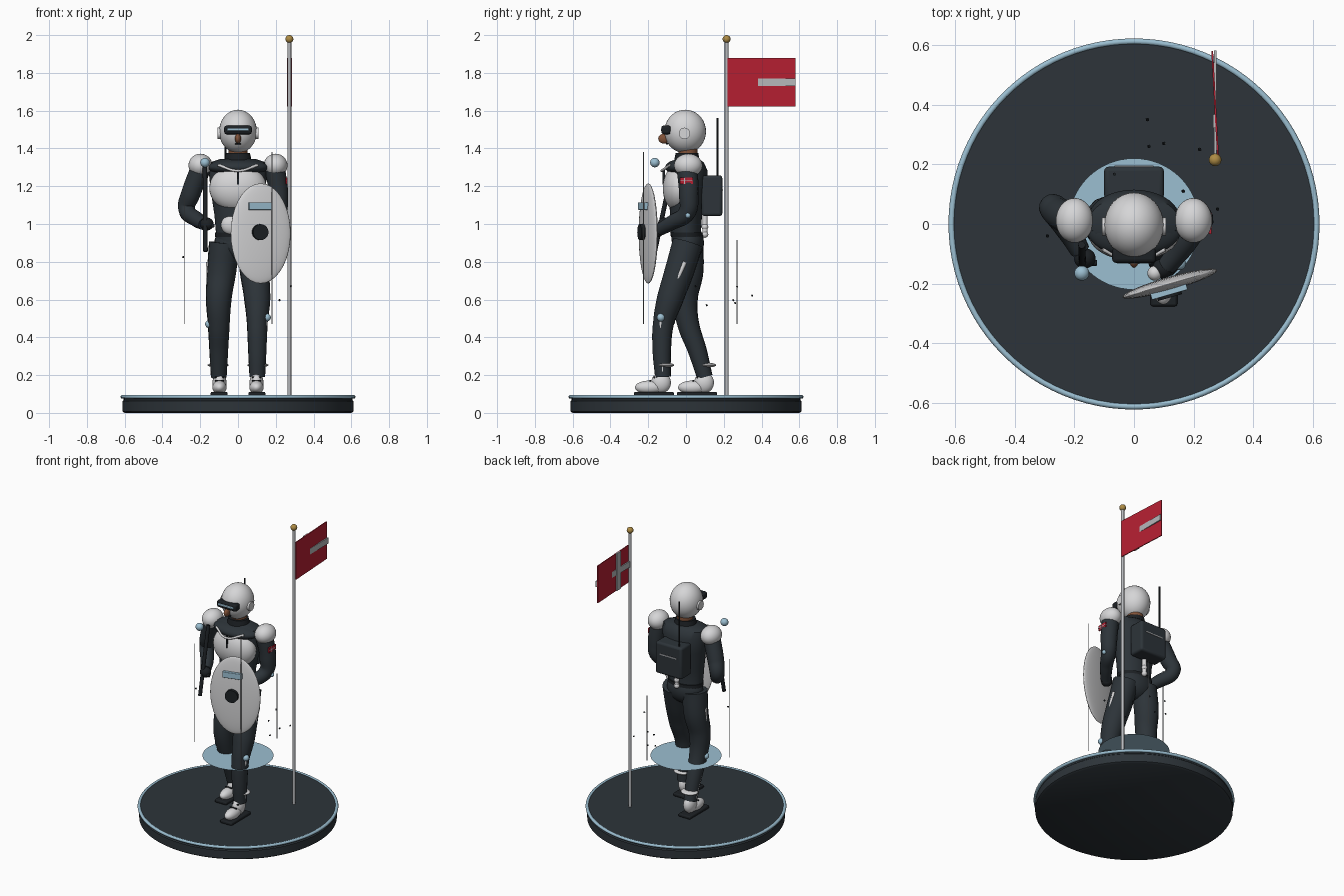
import bpy, bmesh, math, random
from mathutils import Vector

cube = bpy.data.objects.get("Cube")
if cube:
    bpy.data.objects.remove(cube, do_unlink=True)


def material(name, r, g, b):
    m = bpy.data.materials.new(name)
    m.use_nodes = True
    m.diffuse_color = (r, g, b, 1)
    m.node_tree.nodes["Principled BSDF"].inputs["Base Color"].default_value = (r, g, b, 1)
    return m


SUIT = material("dark slate", .026, .034, .041)
BLACK = material("near black", .012, .015, .018)
WHITE = material("armour white", .67, .67, .68)
STEEL = material("pale steel", .47, .48, .5)
BLUE = material("light blue", .33, .52, .64)
RED = material("crimson", .47, .014, .032)
GOLD = material("gold", .42, .26, .06)
SKIN = material("brown skin", .22, .085, .04)


def finish(name, mat, angle=40):
    ob = bpy.context.object
    ob.name = name
    ob.data.materials.clear()
    ob.data.materials.append(mat)
    bpy.ops.object.shade_smooth_by_angle(angle=math.radians(angle))
    return ob


def ball(name, mat, at, size, turn=0):
    bpy.ops.mesh.primitive_uv_sphere_add(segments=32, ring_count=18, location=at, rotation=(0, 0, turn))
    bpy.context.object.scale = size if isinstance(size, tuple) else (size,) * 3
    return finish(name, mat)


def box(name, mat, at, size, turn=(0, 0, 0), bevel=0):
    bpy.ops.mesh.primitive_cube_add(size=1, location=at, rotation=turn)
    ob = bpy.context.object
    ob.scale = size
    bpy.ops.object.transform_apply(location=False, rotation=False, scale=True)
    if bevel:
        mod = ob.modifiers.new("bevel", "BEVEL")
        mod.width, mod.segments = bevel, 3
    return finish(name, mat)


def rod(name, mat, a, b, r, sides=16):
    a, b = Vector(a), Vector(b)
    bpy.ops.mesh.primitive_cylinder_add(vertices=sides, radius=r, depth=(b - a).length, location=(a + b) / 2)
    ob = bpy.context.object
    ob.rotation_euler = (b - a).to_track_quat("Z", "Y").to_euler()
    return finish(name, mat)


def limb(name, mat, points):
    """Smooth tapered tube through (x, y, z, radius) points."""
    cu = bpy.data.curves.new(name, "CURVE")
    cu.dimensions = "3D"
    cu.bevel_depth, cu.bevel_resolution, cu.resolution_u = 1, 5, 8
    cu.use_fill_caps = True
    sp = cu.splines.new("BEZIER")
    sp.bezier_points.add(len(points) - 1)
    for p, (x, y, z, r) in zip(sp.bezier_points, points):
        p.co, p.radius = (x, y, z), r
        p.handle_left_type = p.handle_right_type = "AUTO"
    ob = bpy.data.objects.new(name, cu)
    bpy.context.collection.objects.link(ob)
    bpy.ops.object.select_all(action="DESELECT")
    ob.select_set(True)
    bpy.context.view_layer.objects.active = ob
    bpy.ops.object.convert(target="MESH")
    return finish(name, mat, 60)


def loft(name, mat, rings, n=36):
    """Stack of ellipses given as (z, y centre, x radius, y radius)."""
    bm = bmesh.new()
    loops = []
    for z, y, rx, ry in rings:
        loops.append([bm.verts.new((rx * math.cos(t * math.tau / n), y + ry * math.sin(t * math.tau / n), z))
                      for t in range(n)])
    for lo, hi in zip(loops, loops[1:]):
        for i in range(n):
            j = (i + 1) % n
            bm.faces.new((lo[i], lo[j], hi[j], hi[i]))
    bm.faces.new(loops[0][::-1])
    bm.faces.new(loops[-1])
    me = bpy.data.meshes.new(name)
    bm.to_mesh(me)
    bm.free()
    ob = bpy.data.objects.new(name, me)
    bpy.context.collection.objects.link(ob)
    bpy.ops.object.select_all(action="DESELECT")
    ob.select_set(True)
    bpy.context.view_layer.objects.active = ob
    return finish(name, mat)


# Display base, rim and floating disc
loft("base", SUIT, [(0, 0, .6, .6), (.008, 0, .612, .612), (.062, 0, .612, .612),
                    (.068, 0, .605, .605), (.09, 0, .605, .605)], 96)
bpy.ops.mesh.primitive_torus_add(major_segments=96, minor_segments=12, major_radius=.612,
                                 minor_radius=.01, location=(0, 0, .085))
finish("base_rim", BLUE)
bpy.ops.mesh.primitive_circle_add(vertices=64, radius=.22, fill_type="NGON", location=(0, 0, .43))
finish("floating_disc", BLUE)

# Flagpole and flag
rod("flagpole", STEEL, (.272, .215, .085), (.272, .215, 1.97), .01)
ball("pole_finial", GOLD, (.272, .215, 1.979), .021)
box("flag", RED, (.272, .4, 1.75), (.006, .36, .255), (0, 0, .055))
box("flag_cross_long", STEEL, (.272, .4, 1.75), (.008, .362, .04))
box("flag_cross_short", STEEL, (.27, .345, 1.75), (.009, .045, .255))

# Head
ball("helmet", WHITE, (0, -.004, 1.49), (.1, .11, .115))
rod("neck", SKIN, (0, .01, 1.33), (0, .01, 1.4), .05, 24)
ball("nose", SKIN, (0, -.117, 1.452), (.016, .03, .026))
box("mouth", BLACK, (0, -.1, 1.424), (.03, .012, .008), bevel=.002)
box("visor", BLACK, (0, -.105, 1.498), (.146, .05, .046), bevel=.012)
box("visor_lens", BLUE, (0, -.13, 1.5), (.115, .006, .013), bevel=.002)
for s in (-1, 1):
    rod("ear_disc", WHITE, (s * .085, -.008, 1.48), (s * .108, -.008, 1.48), .03, 24)

# Torso
loft("torso", SUIT, [(.9, .005, .115, .08), (.97, 0, .118, .08), (1.05, 0, .125, .085),
                     (1.18, .01, .145, .1), (1.28, .015, .155, .1), (1.325, .01, .15, .085),
                     (1.345, .01, .09, .06)])
ball("pelvis", SUIT, (0, .01, .9), (.125, .085, .1))
loft("belt", BLACK, [(.93, .005, .121, .085), (.955, .003, .122, .086)])
loft("collar", BLACK, [(1.325, .005, .075, .07), (1.375, .005, .063, .06)])
ball("yoke", SUIT, (0, -.015, 1.3), (.16, .095, .045))
ball("chest_plate", WHITE, (0, -.035, 1.19), (.152, .088, .128))
ball("belly_plate", WHITE, (-.03, -.06, .995), (.06, .035, .055))
box("chest_zip", BLACK, (0, -.118, 1.25), (.008, .012, .08))
limb("collar_trim", WHITE, [(-.105, -.085, 1.312, .007), (0, -.128, 1.282, .007), (.105, -.085, 1.312, .007)])

# Backpack with antenna and canister
box("backpack", SUIT, (0, .137, 1.15), (.2, .11, .215), bevel=.014)
box("backpack_strip", STEEL, (0, .193, 1.18), (.13, .006, .007))
rod("antenna", BLACK, (-.066, .167, 1.2), (-.066, .167, 1.56), .005, 8)
limb("back_canister", WHITE, [(0, .1, 1.05, .014), (0, .1, .95, .014)])
for z in (.945, .985):
    ball("canister_end", WHITE, (0, .1, z), .018)

# Shoulders and arms
for s in (-1, 1):
    ball("shoulder_pad", WHITE, (s * .199, .012, 1.31), (.063, .075, .062))
limb("right_arm", SUIT, [(-.195, .005, 1.3, .055), (-.25, .035, 1.16, .052), (-.272, .052, 1.08, .045),
                         (-.22, -.02, 1.025, .041), (-.18, -.09, 1.0, .033)])
ball("right_glove", BLACK, (-.165, -.115, 1.0), (.036, .034, .034))
limb("left_arm", SUIT, [(.195, .005, 1.3, .055), (.215, .015, 1.15, .052), (.21, .005, 1.06, .046),
                        (.165, -.07, 1.01, .04), (.11, -.14, .97, .033)])
ball("left_glove", BLACK, (.095, -.15, .965), .034)
ball("left_wrist", WHITE, (.07, -.165, .975), .025)
ball("elbow_light", BLUE, (.25, .01, 1.045), .014)
box("arm_patch", RED, (.256, .002, 1.229), (.009, .07, .034))
box("patch_bar_long", STEEL, (.258, .002, 1.229), (.008, .07, .005))
box("patch_bar_short", STEEL, (.258, -.008, 1.229), (.008, .006, .034))

# Baton and hovering light
rod("baton", BLACK, (-.175, -.07, 1.3), (-.172, -.165, .855), .012)
rod("baton_handle", BLACK, (-.173, -.13, .995), (-.125, -.13, .99), .01)
ball("hovering_light", BLUE, (-.175, -.165, 1.325), .025)

# Shield, turned towards the left side
TURN = math.radians(16)


def on_shield(u, out, z):
    return (.12 + u * math.cos(TURN) + out * math.sin(TURN), -.2 + u * math.sin(TURN) - out * math.cos(TURN), z)


ball("shield", WHITE, on_shield(0, 0, .95), (.165, .023, .265), TURN)
rod("shield_boss", BLACK, on_shield(-.012, 0, .957), on_shield(-.012, .045, .957), .042, 32)
box("shield_window", BLUE, on_shield(-.01, .022, 1.095), (.125, .028, .04), (0, 0, TURN), .003)

# Legs: the left one steps forward
POSES = {
    "left": (1, [(.01, .9, .082), (-.035, .75, .078), (-.085, .6, .07), (-.12, .47, .055),
                 (-.128, .33, .049), (-.122, .19, .042)],
             [(-.005, .8), (-.133, .505), (-.125, .22)], -.17),
    "right": (-1, [(.01, .9, .082), (.015, .75, .078), (-.005, .6, .068), (.012, .47, .058),
                   (.06, .33, .05), (.1, .19, .042)],
              [(.015, .8), (.005, .47), (.095, .21)], .058),
}
for side, (s, path, brace, foot) in POSES.items():
    limb(side + "_leg", SUIT, [(s * (.072 + .03 * min(1, (.9 - z) / .3)), y, z, r) for y, z, r in path])
    # Brace rods with a knee joint
    hip, knee, ankle = [(s * (.158 - .012 * i), y, z) for i, (y, z) in enumerate(brace)]
    rod(side + "_upper_brace", WHITE, hip, knee, .011)
    rod(side + "_lower_brace", WHITE, knee, ankle, .011)
    ball(side + "_knee_joint", BLUE, (s * .153, knee[1], knee[2]), .021)
    ball(side + "_ankle_cuff", WHITE, (s * .105, path[-1][0] + .012, .253), (.056, .048, .012))
    # Boot
    box(side + "_sole", BLACK, (s * .1, foot, .1), (.09, .212, .022), bevel=.008)
    ball(side + "_boot_toe", WHITE, (s * .098, foot - .025, .135), (.038, .075, .036))
    ball(side + "_boot_heel", WHITE, (s * .098, foot + .038, .16), (.037, .052, .056))
    for k in range(2):
        rod(side + "_lace", BLACK, (s * .098 - .025, foot - .02 + k * .022, .17 + k * .018),
            (s * .098 + .025, foot - .02 + k * .022, .17 + k * .018), .005, 8)

# Thin upright filaments and drifting specks
for x, y, top in ((.18, -.225, 1.38), (-.285, -.06, 1.14), (.106, .27, .915)):
    rod("filament", STEEL, (x, y, .47), (x, y, top), .002, 6)
random.seed(4)
for x, y in ((.045, .35), (.05, .26), (.1, .27), (.22, .25), (.165, .11), (.28, .05), (-.29, -.04)):
    box("speck", BLACK, (x, y, random.uniform(.55, .85)), (.008,) * 3, (.5, .4, .3))
